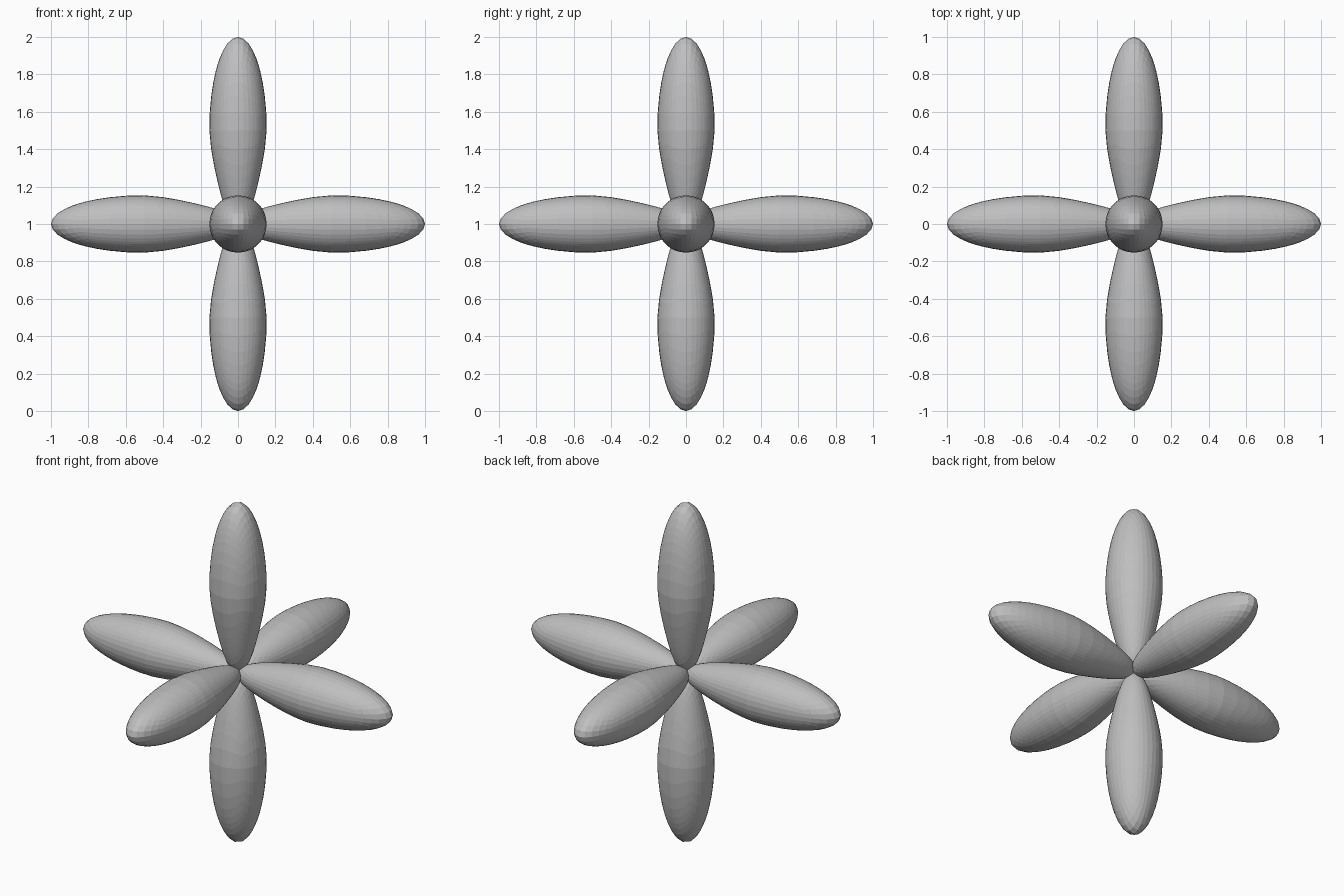
import bpy, bmesh
from mathutils import Vector

if "Cube" in bpy.data.objects:
    bpy.data.objects.remove(bpy.data.objects["Cube"])

grey = bpy.data.materials.new("mid_grey")
grey.diffuse_color = (0.52, 0.52, 0.52, 1)
grey.use_nodes = True
grey.node_tree.nodes["Principled BSDF"].inputs["Base Color"].default_value = grey.diffuse_color

CENTRE = Vector((0, 0, 1))


def half_width(t):
    # width factor: slim at the neck, fuller toward the tip
    s = min(max((t - 0.10) / 0.45, 0), 1)
    return 0.125 + 0.029 * s * s * (3 - 2 * s)


def lobe(name, direction):
    # a gridded cube rounded to a ball, then stretched into a petal from the centre
    bm = bmesh.new()
    bmesh.ops.create_cube(bm, size=2)
    bmesh.ops.subdivide_edges(bm, edges=bm.edges[:], cuts=9, use_grid_fill=True)
    turn = Vector((0, 0, 1)).rotation_difference(Vector(direction))
    for v in bm.verts:
        p = v.co.normalized()
        t = (1 + p.z) / 2
        w = half_width(t)
        v.co = turn @ Vector((p.x * w, p.y * w, t)) + CENTRE
    bmesh.ops.recalc_face_normals(bm, faces=bm.faces[:])
    mesh = bpy.data.meshes.new(name)
    bm.to_mesh(mesh)
    bm.free()
    mesh.materials.append(grey)
    bpy.context.collection.objects.link(bpy.data.objects.new(name, mesh))


# six equal lobes, one along each axis direction
for name, direction in {
    "right_lobe": (1, 0, 0), "left_lobe": (-1, 0, 0),
    "back_lobe": (0, 1, 0), "front_lobe": (0, -1, 0),
    "top_lobe": (0, 0, 1), "bottom_lobe": (0, 0, -1),
}.items():
    lobe(name, direction)
